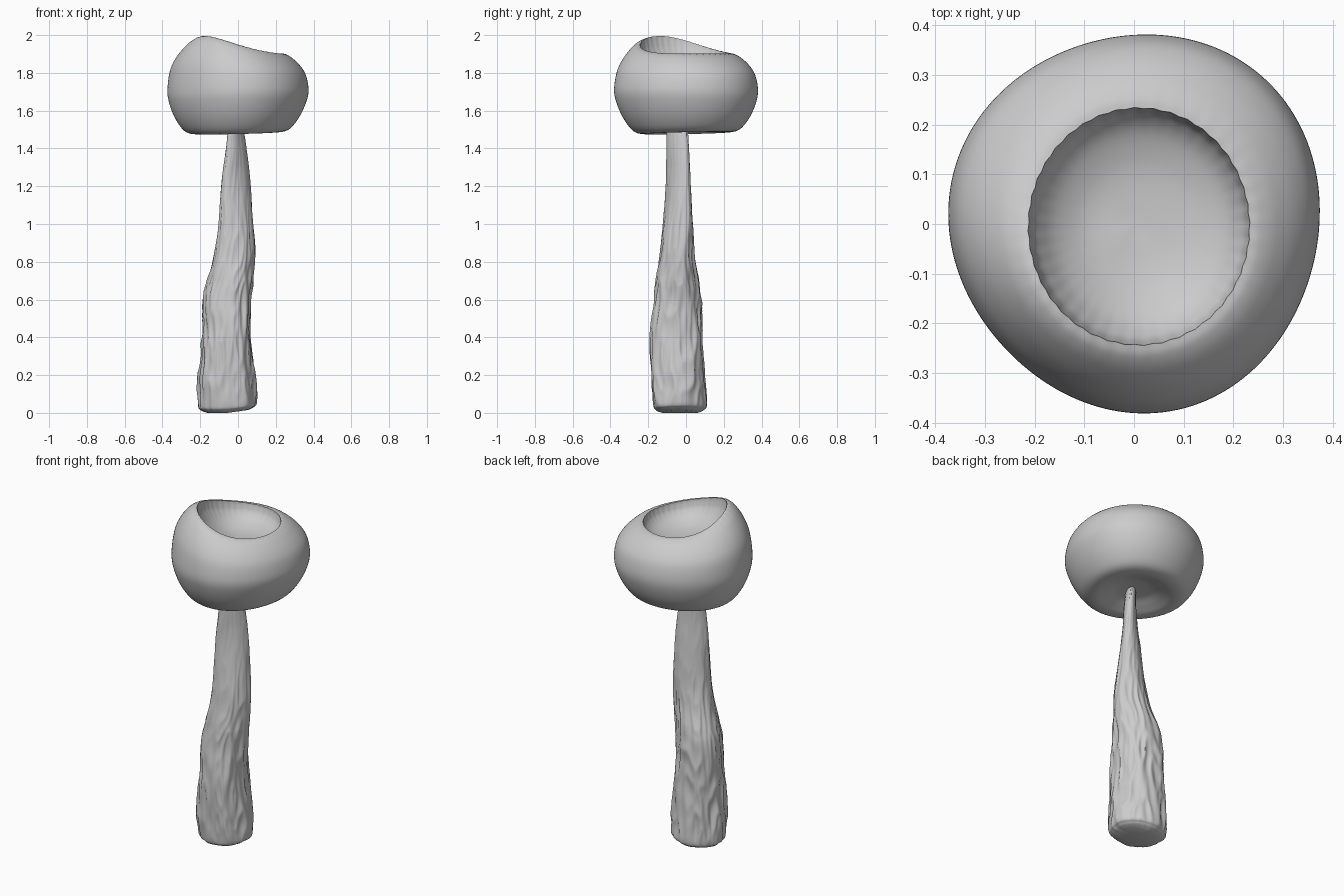
import bpy, bmesh, math
from mathutils import Vector, noise

if "Cube" in bpy.data.objects:
    bpy.data.objects.remove(bpy.data.objects["Cube"])

grey = bpy.data.materials.new("plain grey")
grey.diffuse_color = (0.6, 0.6, 0.6, 1)
grey.use_nodes = True
grey.node_tree.nodes["Principled BSDF"].inputs["Base Color"].default_value = grey.diffuse_color


def spline(pts, steps):
    """Catmull-Rom curve through tuples of any length."""
    out = []
    for i in range(len(pts) - 1):
        p = [pts[max(i - 1, 0)], pts[i], pts[i + 1], pts[min(i + 2, len(pts) - 1)]]
        for s in range(steps):
            t = s / steps
            out.append(tuple(0.5 * (2 * b + (c - a) * t + (2 * a - 5 * b + 4 * c - d) * t * t
                             + (3 * b - a - 3 * c + d) * t ** 3) for a, b, c, d in zip(*p)))
    return out + [pts[-1]]


def skin(name, rings, bottom, top, angle):
    """Bridge closed rings, listed from first pole to last, and cap both ends."""
    bm = bmesh.new()
    loops = [[bm.verts.new(p) for p in ring] for ring in rings]
    n = len(loops[0])
    for a, b in zip(loops, loops[1:]):
        for i in range(n):
            j = (i + 1) % n
            bm.faces.new((a[i], a[j], b[j], b[i]))
    for loop, pole in ((loops[0], bottom), (loops[-1], top)):
        v = bm.verts.new(pole)
        for i in range(n):
            bm.faces.new((v, loop[i], loop[(i + 1) % n]))
    bmesh.ops.recalc_face_normals(bm, faces=bm.faces)
    me = bpy.data.meshes.new(name)
    bm.to_mesh(me)
    bm.free()
    me.materials.append(grey)
    ob = bpy.data.objects.new(name, me)
    bpy.context.collection.objects.link(ob)
    bpy.context.view_layer.objects.active = ob
    ob.select_set(True)
    bpy.ops.object.shade_smooth_by_angle(angle=math.radians(angle))
    ob.select_set(False)


# Cap: hollow underside, round side, rim raised on one side, shallow bowl on top
def rim_height(a):
    return 1.902 + 0.093 * ((1 + math.cos(a - math.radians(215))) / 2) ** 3


MEAN = 1.93
# radius, fixed height, share of rim height, weight of sideways shift, crimp weight
outside = [(0.03, 1.522, 0, 0, 0), (0.10, 1.515, 0, 0, 0), (0.16, 1.496, 0, 0, 0),
           (0.22, 1.481, 0, 0, 0), (0.28, 1.496, 0, 0, 0), (0.33, 1.56, 0, 0, 0),
           (0.363, 1.64, 0, 0, 0), (0.373, 1.71, 0, 0, 0), (0.359, 1.71, 0.40, 0, 0),
           (0.328, 1.71, 0.67, .2, 0), (0.285, 1.71, 0.88, .6, 0), (0.25, 1.71, 0.98, 1, .2),
           (0.228, 1.71, 1.0, 1, .6)]
bowl = [(0.228, 1.71, 1.0, 1, .6), (0.224, 1.71, 0.90, 1, .6), (0.212, 1.71, 0.76, 1, .5),
        (0.18, 1.71, 0.60, 1, .3), (0.13, 1.71, 0.48, .7, .1), (0.08, 1.71, 0.42, .3, 0),
        (0.02, 1.71, 0.39, 0, 0)]
angles = [2 * math.pi * i / 160 for i in range(160)]
cap = []
for r, z, f, shift, crimp in spline(outside, 5)[:-1] + spline(bowl, 5):
    ring = []
    for a in angles:
        rim = MEAN + (rim_height(a) - MEAN) * min(1, r / 0.2)
        # the wall bulges towards one corner, the mouth is a little oval
        d = a - math.pi / 4
        bulge = 0.008 * (math.cos(d) + math.cos(3 * d)) * (1 - shift) * r / 0.373
        low = max(0, 1.71 - z) / 0.23
        tuck = 0.018 * low * max(0, math.cos(a + math.pi / 4)) * r / 0.373
        wave = 0.002 * crimp * math.sin(40 * a)
        q = (r + bulge - tuck + wave) * (1 - 0.025 * shift * math.cos(2 * a))
        sag = 0.012 * math.cos(a - math.radians(222)) * (r / 0.373) * low
        ring.append((q * math.cos(a) + 0.010 * shift, q * 1.02 * math.sin(a) - 0.005 * shift,
                     z + (rim - 1.71) * f + wave * 0.5 - sag))
    cap.append(ring)
skin("cap", cap, (0, 0, 1.523), (0, 0, 1.795), 60)

# Stem: z, left, right, front and back extents, with rough vertical bark
extents = [(0.0, -.16, .05, -.125, .06), (0.014, -.195, .08, -.16, .09), (0.05, -.21, .10, -.175, .108),
           (0.2, -.205, .09, -.185, .095), (0.4, -.19, .07, -.19, .09), (0.6, -.185, .07, -.168, .08),
           (0.7, -.16, .076, -.155, .068), (0.8, -.132, .084, -.14, .05), (0.9, -.115, .088, -.13, .04),
           (1.0, -.105, .082, -.122, .035), (1.2, -.09, .066, -.107, .026), (1.4, -.064, .046, -.105, .015),
           (1.54, -.05, .022, -.10, .008)]
stem = []
for z, x0, x1, y0, y1 in spline(extents, 12):
    high = min(max((z - 0.7) / 0.6, 0), 1)
    low = min(max(1.5 - z, 0.15), 1)
    ring = []
    for i in range(128):
        a = 2 * math.pi * i / 128
        # nearly round foot, flattened diagonal top
        c, s = math.cos(a), math.sin(a + 0.68 * high - 0.07 * (1 - high))
        q = 1 - 0.06 * (1 - high)
        c = math.copysign(abs(c) ** q, c)
        s = math.copysign(abs(s) ** q, s)
        # broad lumps, long bark ridges and finer cracks
        p = Vector((1.8 * math.cos(a), 1.8 * math.sin(a), z * 3.2))
        bark = noise.noise(p) * 0.11 + (0.2 - abs(noise.noise(p * 1.9))) * 0.16
        k = 1 + bark * (0.2 + 0.8 * low) * min(1, 0.35 + z * 5)
        ring.append(((x0 + x1) / 2 + (x1 - x0) / 2 * c * k,
                     (y0 + y1) / 2 + (y1 - y0) / 2 * s * k,
                     max(z, 0) + 0.015 * max(0, c) * max(0, 1 - z / 0.2)))
    stem.append(ring)
skin("stem", stem, (-0.06, -0.03, 0), (-0.014, -0.046, 1.545), 80)
